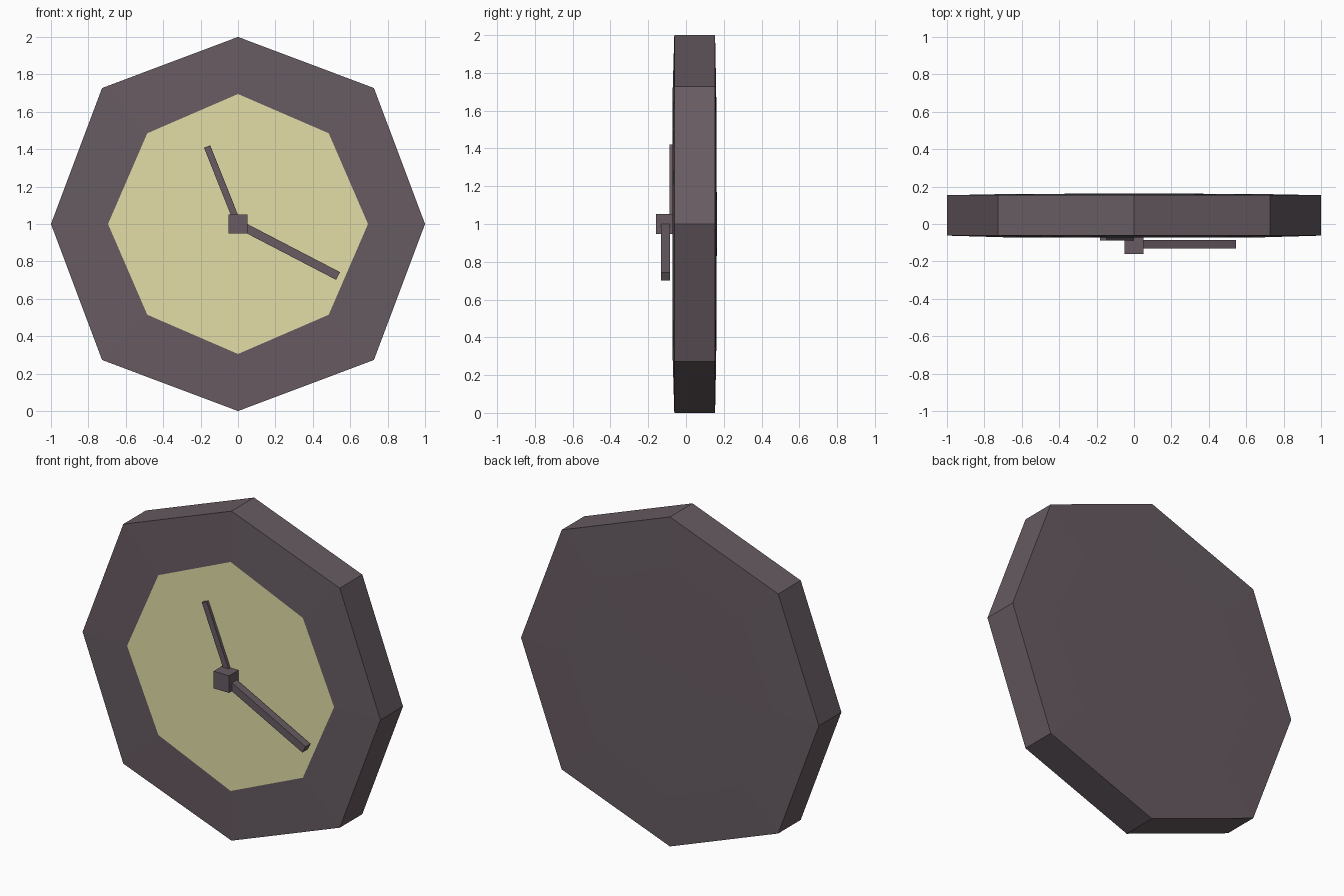
import bpy, bmesh, math
from mathutils import Matrix, Vector

if "Cube" in bpy.data.objects:
    bpy.data.objects.remove(bpy.data.objects["Cube"])


def material(name, rgb):
    m = bpy.data.materials.new(name)
    m.diffuse_color = (*rgb, 1)
    m.use_nodes = True
    m.node_tree.nodes["Principled BSDF"].inputs["Base Color"].default_value = m.diffuse_color
    return m


frame_mat = material("dark_mauve_grey", (0.135, 0.105, 0.122))
dial_mat = material("pale_yellow", (0.76, 0.73, 0.39))


def finish(name, bm, mats):
    bmesh.ops.recalc_face_normals(bm, faces=bm.faces)
    mesh = bpy.data.meshes.new(name)
    bm.to_mesh(mesh)
    bm.free()
    for m in mats:
        mesh.materials.append(m)
    ob = bpy.data.objects.new(name, mesh)
    bpy.context.collection.objects.link(ob)
    return ob


# Octagonal clock case: rings (cardinal radius, diagonal radius, y), front to back
rings = [(0.695, 0.686, -0.071), (1.0, 1.028, -0.062),
         (1.0, 1.028, 0.154), (0.7, 0.7, 0.160), (0.13, 0.13, 0.163)]
bm = bmesh.new()
loops = []
for card, diag, y in rings:
    loop = []
    for i in range(8):
        a = i * math.pi / 4
        r = diag if i % 2 else card
        loop.append(bm.verts.new((r * math.cos(a), y, 1 + r * math.sin(a))))
    loops.append(loop)
for a, b in zip(loops, loops[1:]):
    for i in range(8):
        j = (i + 1) % 8
        bm.faces.new((a[i], a[j], b[j], b[i]))
bm.faces.new(loops[-1])
# Dial fills the front ring
dial = bm.faces.new(loops[0])
dial.material_index = 1
finish("clock_case", bm, [frame_mat, dial_mat])


# Hub and hands: boxes running from the dial centre to a tip
def box(name, size, centre, angle=0.0):
    bm = bmesh.new()
    bmesh.ops.create_cube(bm, size=1)
    turn = Matrix.Rotation(-angle, 4, 'Y')
    bm.transform(Matrix.Translation((0, 0, 1)) @ turn
                 @ Matrix.Translation(centre) @ Matrix.Diagonal((*size, 1)))
    return finish(name, bm, [frame_mat])


def hand(name, tip, width, y0, y1):
    length = math.hypot(*tip)
    box(name, (length, y1 - y0, width), (length / 2, (y0 + y1) / 2, 0),
        math.atan2(tip[1], tip[0]))


box("centre_hub", (0.104, 0.1, 0.104), (0, -0.11, 0))
hand("minute_hand", (0.535, -0.278), 0.046, -0.132, -0.085)
hand("hour_hand", (-0.165, 0.414), 0.036, -0.088, -0.068)
